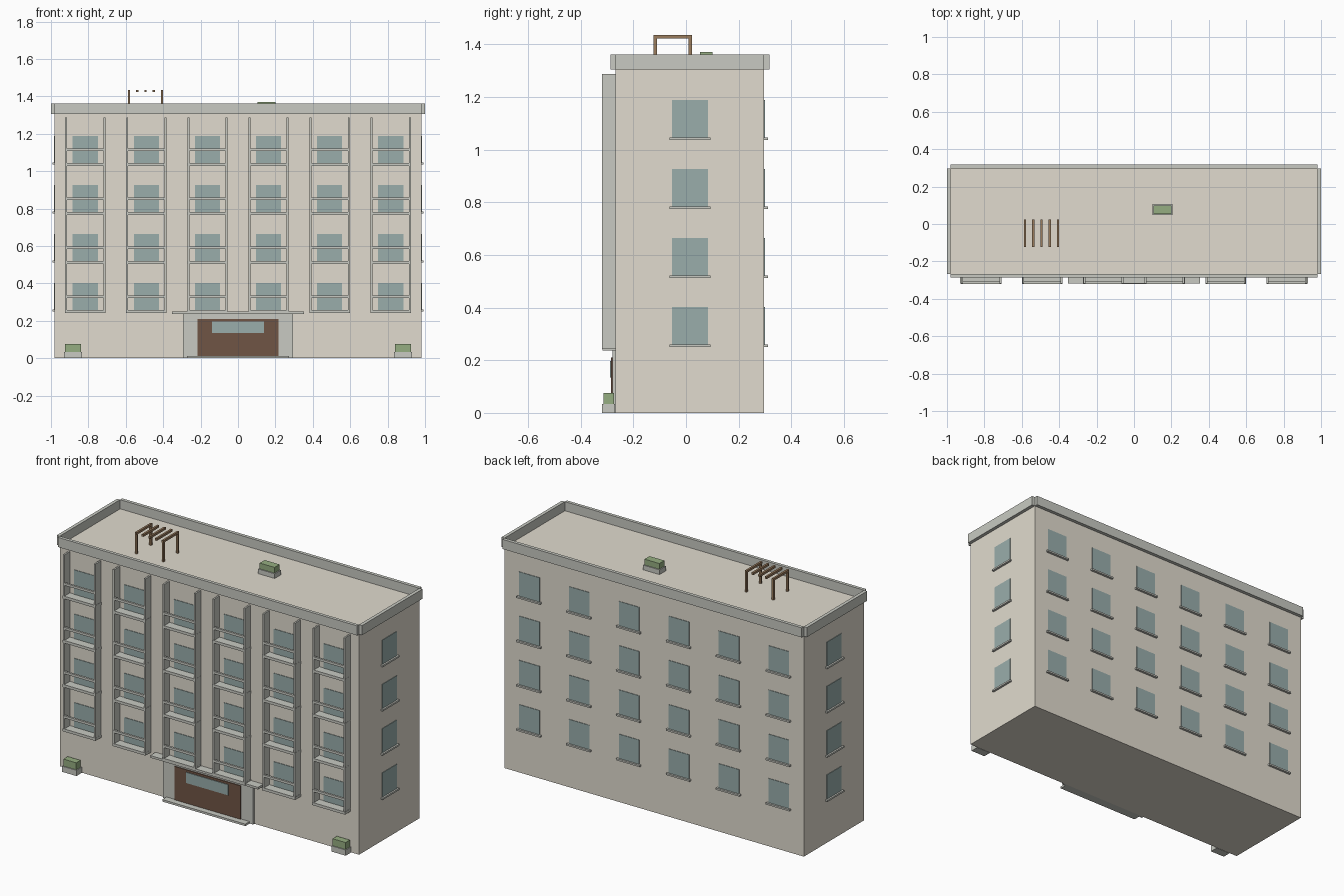
import bpy, bmesh

if "Cube" in bpy.data.objects:
    bpy.data.objects.remove(bpy.data.objects["Cube"])


def material(name, rgb):
    m = bpy.data.materials.new(name)
    m.diffuse_color = (*rgb, 1)
    m.use_nodes = True
    m.node_tree.nodes["Principled BSDF"].inputs["Base Color"].default_value = m.diffuse_color
    return m


WALL = material("plaster", (0.75, 0.71, 0.62))
TRIM = material("concrete", (0.58, 0.59, 0.54))
GLASS = material("glass", (0.32, 0.42, 0.41))
DOOR = material("door_brown", (0.16, 0.09, 0.06))
GREEN = material("foliage", (0.30, 0.42, 0.22))
WOOD = material("timber", (0.32, 0.20, 0.11))


def boxes(name, spans, mat):
    """One object from boxes given as (x0, x1, y0, y1, z0, z1)."""
    bm = bmesh.new()
    for x0, x1, y0, y1, z0, z1 in spans:
        verts = bmesh.ops.create_cube(bm, size=1)["verts"]
        for v in verts:
            v.co = (x1 if v.co.x > 0 else x0,
                    y1 if v.co.y > 0 else y0,
                    z1 if v.co.z > 0 else z0)
    mesh = bpy.data.meshes.new(name)
    bm.to_mesh(mesh)
    bm.free()
    mesh.materials.append(mat)
    ob = bpy.data.objects.new(name, mesh)
    bpy.context.collection.objects.link(ob)
    return ob


W, F, B, ROOF, TOP = 0.98, -0.267, 0.297, 1.308, 1.362
COLS = [(i - 2.5) * 0.3267 for i in range(6)]
FLOORS = [0.258 + 0.262 * k for k in range(4)]
MID = (F + B) / 2

# Main block and roof parapet
boxes("building_body", [(-W, W, F, B, 0, ROOF)], WALL)
boxes("parapet", [(-W, W, F - 0.019, F, ROOF - 0.003, TOP),
                  (-W, W, B, B + 0.02, ROOF - 0.003, TOP),
                  (-1, -W, F, B, ROOF - 0.003, TOP),
                  (W, 1, F, B, ROOF - 0.003, TOP)], TRIM)

# Windows and sills on front, back and both ends
panes, sills = [], []
for z in FLOORS:
    top = z + 0.145
    for x in COLS:
        panes.append((x - 0.067, x + 0.067, F - 0.003, F + 0.01, z, top))
        panes.append((x - 0.067, x + 0.067, B - 0.01, B + 0.003, z, top))
        sills.append((x - 0.078, x + 0.078, B, B + 0.014, z - 0.008, z + 0.002))
    for s in (-1, 1):
        a, b = sorted((s * (W - 0.01), s * (W + 0.003)))
        panes.append((a, b, MID - 0.068, MID + 0.068, z, top))
        a, b = sorted((s * W, s * (W + 0.013)))
        sills.append((a, b, MID - 0.078, MID + 0.078, z - 0.008, z + 0.002))
boxes("windows", panes, GLASS)
boxes("window_sills", sills, TRIM)

# Balcony stacks: side fins, floor slabs and front rails
fins, slabs, rails = [], [], []
for x in COLS:
    for s in (-1, 1):
        c = x + s * 0.102
        fins.append((c - 0.005, c + 0.005, -0.319, F, 0.243, 1.288))
    for z in FLOORS:
        slabs.append((x - 0.108, x + 0.108, -0.32, F, z - 0.016, z))
        rails.append((x - 0.107, x + 0.107, -0.32, -0.308, z + 0.064, z + 0.078))
boxes("balcony_fins", fins, TRIM)
boxes("balcony_slabs", slabs, TRIM)
boxes("balcony_rails", rails, TRIM)

# Entrance
boxes("entrance_surround", [(-0.294, 0.294, -0.28, F, 0, 0.238)], TRIM)
boxes("entrance_canopy", [(-0.353, 0.353, -0.317, F, 0.237, 0.25)], TRIM)
boxes("entrance_step", [(-0.272, 0.272, -0.32, F, 0, 0.012)], TRIM)
boxes("entrance_door", [(-0.217, 0.217, -0.285, F, 0.012, 0.21)], DOOR)
boxes("door_glass", [(-0.138, 0.138, -0.289, -0.28, 0.134, 0.197)], GLASS)


# Planters beside the entrance front and on the roof
def planter(name, x, y, z, hx, hy, h):
    boxes(name + "_trough", [(x - hx, x + hx, y - hy, y + hy, z, z + h * 0.45)], TRIM)
    boxes(name + "_hedge", [(x - hx * 0.9, x + hx * 0.9, y - hy * 0.8, y + hy * 0.8,
                             z + h * 0.45, z + h)], GREEN)


planter("left_planter", -0.882, -0.294, 0, 0.047, 0.025, 0.075)
planter("right_planter", 0.882, -0.294, 0, 0.047, 0.025, 0.075)
planter("roof_planter", 0.153, 0.077, ROOF, 0.054, 0.029, 0.062)

# Roof pergola: four posts and five cross beams
X0, X1, Y0, Y1 = -0.583, -0.407, -0.117, 0.016
boxes("pergola_posts", [(x - 0.006, x + 0.006, y - 0.006, y + 0.006, ROOF, 1.425)
                        for x in (X0, X1) for y in (Y0, Y1)], WOOD)
boxes("pergola_beams", [(x - 0.006, x + 0.006, Y0 - 0.007, Y1 + 0.007, 1.422, 1.435)
                        for x in [X0 + (X1 - X0) * i / 4 for i in range(5)]], WOOD)
